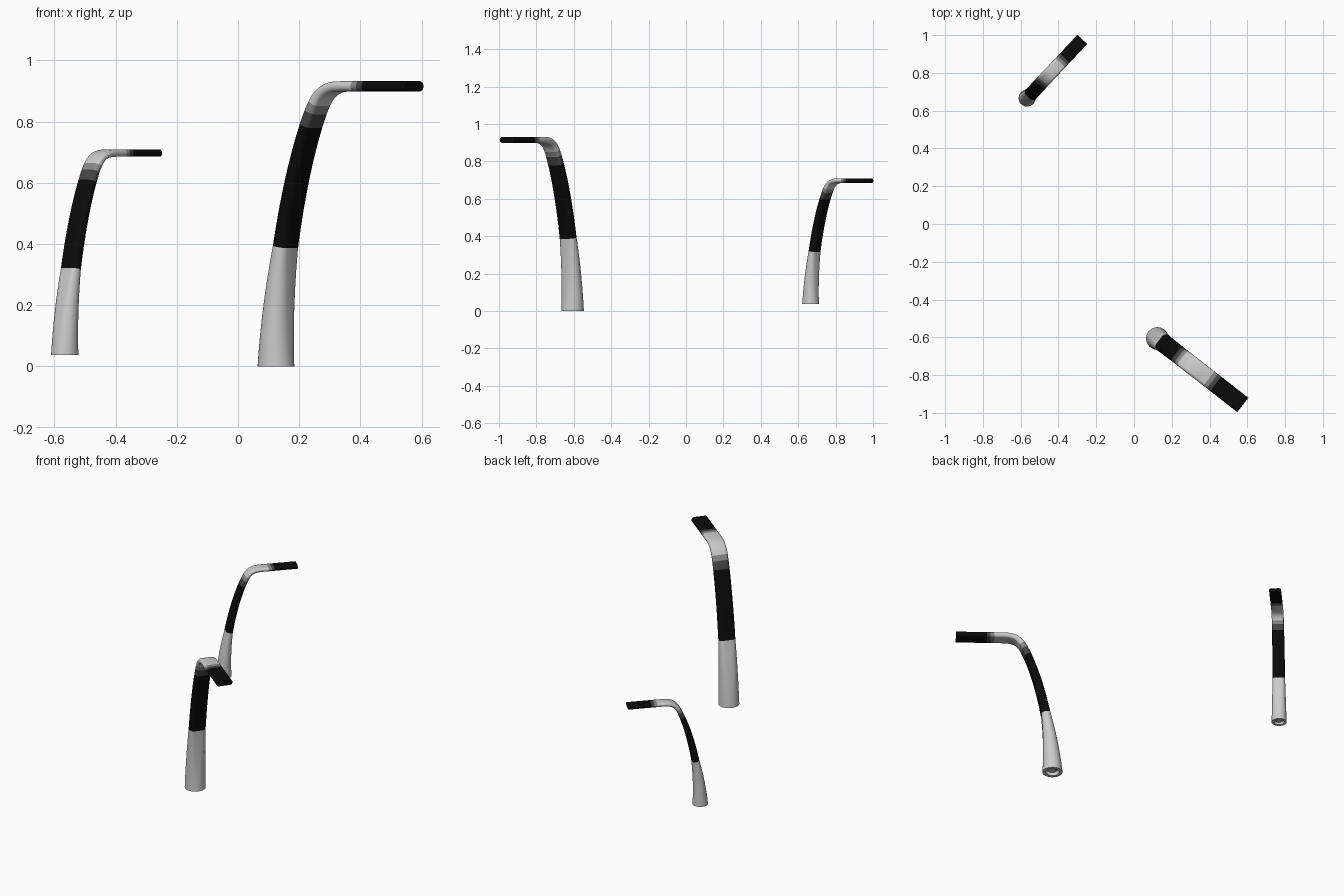
import bpy, bmesh, math
from mathutils import Vector

if "Cube" in bpy.data.objects:
    bpy.data.objects.remove(bpy.data.objects["Cube"])

SIDES = 32


def shade(name, v):
    m = bpy.data.materials.new(name)
    m.diffuse_color = (v, v, v, 1)
    m.use_nodes = True
    m.node_tree.nodes["Principled BSDF"].inputs["Base Color"].default_value = m.diffuse_color
    return m


BLACK, DARK, MID = shade("black", 0.003), shade("dark_grey", 0.06), shade("mid_grey", 0.25)
PLAIN = shade("plain_grey", 0.6)


def bezier(a, b, c, d, n):
    pts = []
    for i in range(n):
        t = i / n
        u = 1 - t
        pts.append(Vector(a) * u**3 + Vector(b) * 3*u*u*t + Vector(c) * 3*u*t*t + Vector(d) * t**3)
    return pts


# Centre line as (outward distance, height): leaning stem, bend, level arm
PATH = bezier((0, 0), (.005, .3), (.08, .65), (.165, .832), 26)
PATH += bezier((.165, .832), (.2, .907), (.235, .9155), (.30, .9155), 14)
PATH += [Vector((.30 + .273 * i / 12, .9155)) for i in range(13)]
# Height, width, thickness of the cross-section
SIZES = [(0, .12, .12), (.39, .10, .055), (.83, .096, .04), (.9155, .096, .033)]


def size_at(z):
    for (z0, w0, t0), (z1, w1, t1) in zip(SIZES, SIZES[1:]):
        if z <= z1:
            f = (z - z0) / (z1 - z0)
            return w0 + (w1 - w0) * f, t0 + (t1 - t0) * f
    return SIZES[-1][1:]


def tone(p):
    d, z = p
    if z < .385:
        return 0
    if d < .15:
        return 1
    if d < .163:
        return 2
    if d < .178:
        return 3
    if d < .345:
        return 0
    if d < .37:
        return 3
    if d < .39:
        return 2
    return 1


def curved_post(name, base, angle, scale_xy, scale_z):
    bm = bmesh.new()
    rings = []
    for i, p in enumerate(PATH):
        tan = (PATH[min(i + 1, len(PATH) - 1)] - PATH[max(i - 1, 0)]).normalized()
        if i == 0:
            tan = Vector((0, 1))
        w, t = size_at(p.y)
        ring = []
        for k in range(SIDES):
            a = 2 * math.pi * (k + .5) / SIDES
            # stadium section: a circle pulled apart sideways
            side = math.cos(a) * t / 2 + math.copysign((w - t) / 2, math.cos(a))
            out = math.sin(a) * t / 2
            ring.append(bm.verts.new((p.x + out * tan.y, side, p.y - out * tan.x)))
        rings.append(ring)

    def bridge(r0, r1, mat):
        for k in range(SIDES):
            j = (k + 1) % SIDES
            bm.faces.new((r0[k], r0[j], r1[j], r1[k])).material_index = mat

    for i in range(len(rings) - 1):
        bridge(rings[i], rings[i + 1], tone((PATH[i] + PATH[i + 1]) / 2))
    bm.faces.new(rings[-1]).material_index = 1

    # recessed underside
    last = rings[0]
    for r, z in ((.04, 0), (.04, .025), (.022, .025), (.022, .01)):
        ring = [bm.verts.new((r * math.sin(2 * math.pi * (k + .5) / SIDES),
                              r * math.cos(2 * math.pi * (k + .5) / SIDES), z)) for k in range(SIDES)]
        bridge(last, ring, 0)
        last = ring
    bm.faces.new(last)
    bmesh.ops.recalc_face_normals(bm, faces=bm.faces)

    me = bpy.data.meshes.new(name)
    bm.to_mesh(me)
    bm.free()
    for m in (PLAIN, BLACK, DARK, MID):
        me.materials.append(m)
    ob = bpy.data.objects.new(name, me)
    bpy.context.collection.objects.link(ob)
    ob.location = base
    ob.rotation_euler.z = angle
    ob.scale = (scale_xy, scale_xy, scale_z)
    bpy.ops.object.select_all(action='DESELECT')
    ob.select_set(True)
    bpy.context.view_layer.objects.active = ob
    bpy.ops.object.shade_smooth_by_angle(angle=math.radians(40))


curved_post("large_curved_post", (.124, -.606, 0), math.radians(-37.9), 1, 1)
curved_post("small_curved_post", (-.566, .666, .037), math.radians(46.8), .745, .721)
